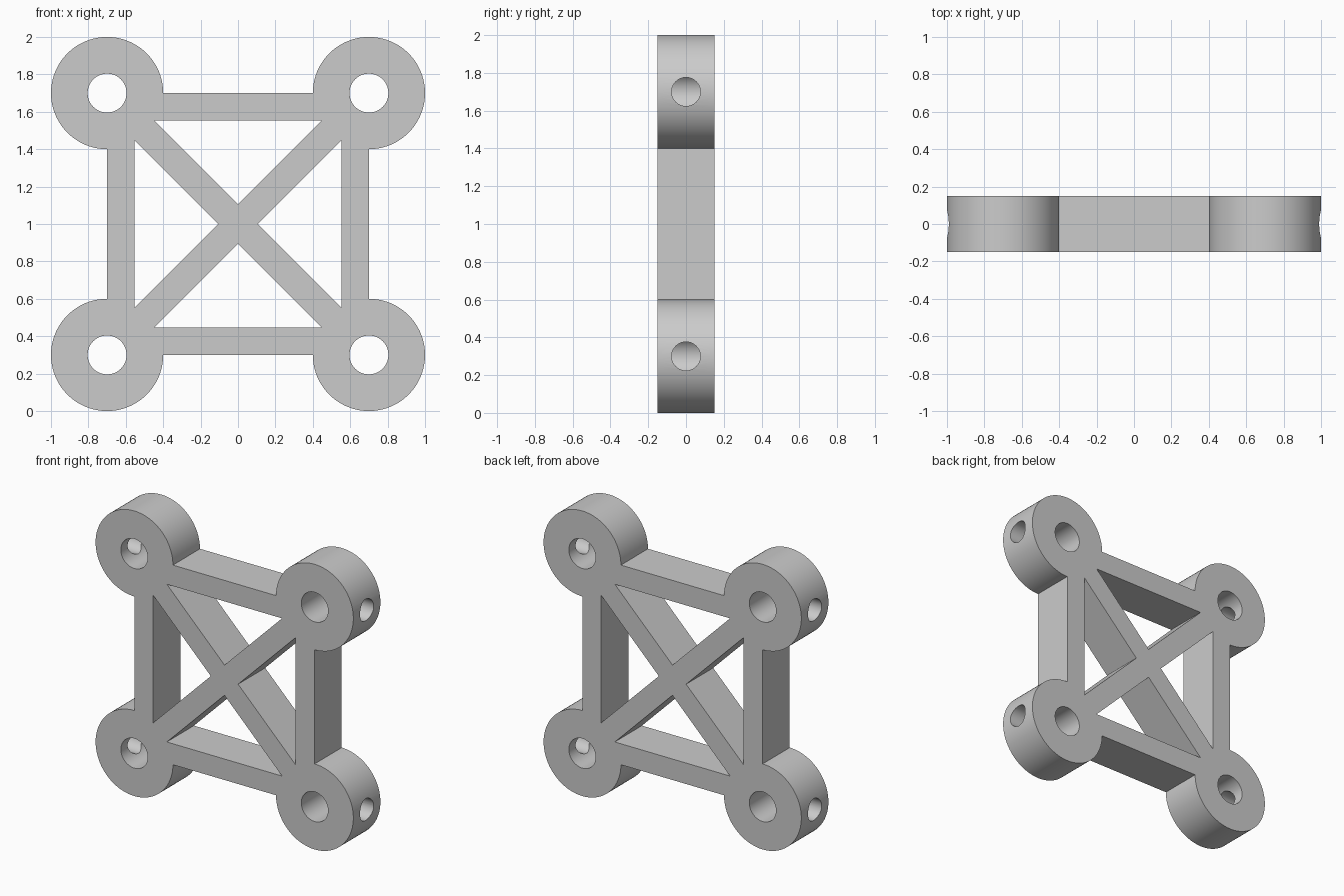
import bpy
import bmesh
from math import cos, sin, pi, radians
from mathutils import Matrix, Vector

if "Cube" in bpy.data.objects:
    bpy.data.objects.remove(bpy.data.objects["Cube"], do_unlink=True)

CENTRE = 0.7        # lobe centre offset from the middle
LOBE = 0.3          # lobe radius
BORE = 0.104        # main bore radius
SIDE = 0.076        # side hole radius
INNER = 0.553       # inner edge of the outer bars
CROSS = 0.106       # half diagonal of the brace crossing
HALF_DEPTH = 0.15


def arc(centre, radius, start, sweep, steps):
    return [Vector((centre + radius * cos(start + sweep * i / steps),
                    centre + radius * sin(start + sweep * i / steps)))
            for i in range(steps + 1)]


def quarter_turns(points):
    return [[Matrix.Rotation(k * pi / 2, 2) @ p for p in points] for k in range(4)]


# Flat outline: outer edge, four bores and four triangular windows
lobe = arc(CENTRE, LOBE, -pi / 2, 1.5 * pi, 60)
bore = arc(CENTRE, BORE, 0, 2 * pi, 64)[:-1]
window = [Vector((0, CROSS)), Vector((INNER - CROSS, INNER)), Vector((CROSS - INNER, INNER))]
loops = [[p for part in quarter_turns(lobe) for p in part]]
loops += quarter_turns(bore) + quarter_turns(window)

curve = bpy.data.curves.new("braced_frame", 'CURVE')
curve.dimensions = '2D'
curve.fill_mode = 'BOTH'
curve.extrude = HALF_DEPTH
for points in loops:
    spline = curve.splines.new('POLY')
    spline.points.add(len(points) - 1)
    for slot, p in zip(spline.points, points):
        slot.co = (p.x, p.y, 0, 1)
    spline.use_cyclic_u = True

frame = bpy.data.objects.new("braced_frame", curve)
bpy.context.collection.objects.link(frame)
bpy.ops.object.select_all(action='DESELECT')
frame.select_set(True)
bpy.context.view_layer.objects.active = frame
bpy.ops.object.convert(target='MESH')
frame = bpy.context.view_layer.objects.active

# Weld into one solid and stand it upright
bm = bmesh.new()
bm.from_mesh(frame.data)
bmesh.ops.remove_doubles(bm, verts=bm.verts, dist=0.0001)
bmesh.ops.transform(bm, verts=bm.verts,
                    matrix=Matrix.Translation((0, 0, 1)) @ Matrix.Rotation(pi / 2, 4, 'X'))
bmesh.ops.recalc_face_normals(bm, faces=bm.faces)
bm.to_mesh(frame.data)
bm.free()

# Side holes, from each lobe's outer face into its bore
bm = bmesh.new()
for sx in (-1, 1):
    for sz in (-1, 1):
        place = Matrix.Translation((sx * (CENTRE + 0.2), 0, 1 + sz * CENTRE))
        bmesh.ops.create_cone(bm, cap_ends=True, segments=48, radius1=SIDE, radius2=SIDE,
                              depth=0.4, matrix=place @ Matrix.Rotation(pi / 2, 4, 'Y'))
cutter_mesh = bpy.data.meshes.new("side_hole_cutter")
bm.to_mesh(cutter_mesh)
bm.free()
cutter = bpy.data.objects.new("side_hole_cutter", cutter_mesh)
bpy.context.collection.objects.link(cutter)
cutter.hide_render = True

cut = frame.modifiers.new("side_holes", 'BOOLEAN')
cut.operation = 'DIFFERENCE'
cut.solver = 'EXACT'
cut.object = cutter
bpy.ops.object.modifier_apply(modifier=cut.name)
bpy.data.objects.remove(cutter, do_unlink=True)

# Single grey material
grey = bpy.data.materials.new("plain_grey")
grey.use_nodes = True
colour = (0.6, 0.6, 0.6, 1)
grey.diffuse_color = colour
grey.node_tree.nodes["Principled BSDF"].inputs["Base Color"].default_value = colour
frame.data.materials.clear()
frame.data.materials.append(grey)
bpy.ops.object.shade_smooth_by_angle(angle=radians(30))
